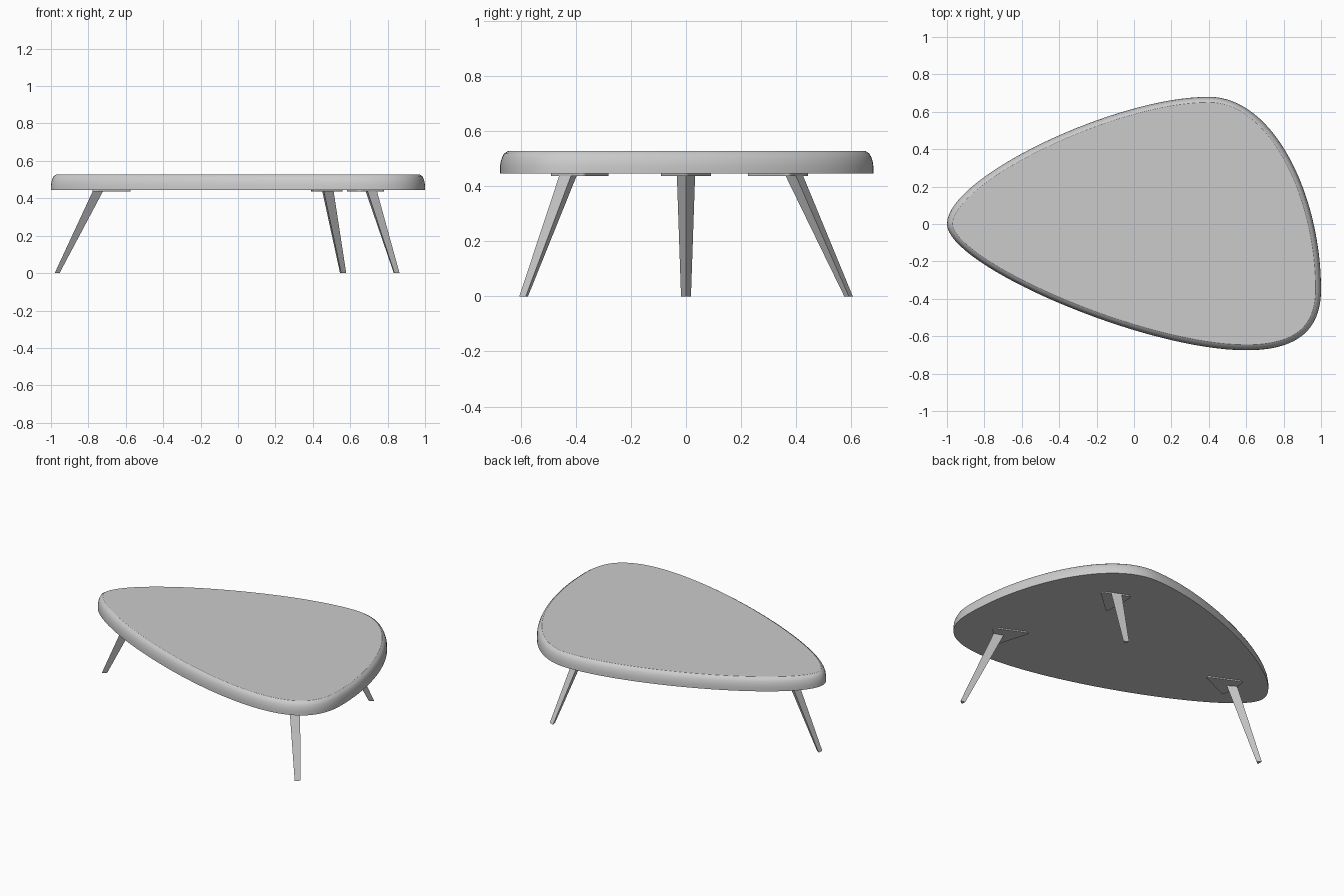
import bpy
import bmesh
from math import cos, sin, radians
from mathutils import Vector
from mathutils.geometry import interpolate_bezier

if "Cube" in bpy.data.objects:
    bpy.data.objects.remove(bpy.data.objects["Cube"], do_unlink=True)

UNDERSIDE = 0.445
PLATE_BOTTOM = 0.437


def add_object(name, bm):
    bmesh.ops.recalc_face_normals(bm, faces=bm.faces)
    mesh = bpy.data.meshes.new(name)
    bm.to_mesh(mesh)
    bm.free()
    obj = bpy.data.objects.new(name, mesh)
    bpy.context.collection.objects.link(obj)
    return obj


def loft(bm, rings):
    """Skin a stack of closed rings and cap both ends."""
    loops = [[bm.verts.new(p) for p in ring] for ring in rings]
    for low, high in zip(loops, loops[1:]):
        for i in range(len(low)):
            j = (i + 1) % len(low)
            bm.faces.new((low[i], low[j], high[j], high[i]))
    bm.faces.new(loops[0])
    bm.faces.new(loops[-1])


# Tabletop outline: (anchor, incoming handle offset, outgoing handle offset)
anchors = [
    ((-1, 0), (0, -0.22), (0, 0.25)),
    ((0.4, 0.68), (-0.5, 0), (0.35, 0)),
    ((1, -0.35), (0, 0.5), (0, -0.22)),
    ((0.6, -0.675), (0.27, 0), (-0.55, 0)),
]
outline = []
for i, (start, _, leave) in enumerate(anchors):
    end, arrive, _ = anchors[(i + 1) % len(anchors)]
    a, b = Vector(start), Vector(end)
    curve = interpolate_bezier(a, a + Vector(leave), b + Vector(arrive), b, 33)
    outline += [p.to_2d() for p in curve[:-1]]

# Inward normals of the clockwise outline
count = len(outline)
inward = []
for i in range(count):
    t = (outline[(i + 1) % count] - outline[i - 1]).normalized()
    inward.append(Vector((t.y, -t.x)))

# Tabletop with a softly rounded upper edge: (inset, height)
edge_profile = [(0, UNDERSIDE), (0, 0.47), (0.003, 0.49),
                (0.008, 0.505), (0.015, 0.518), (0.03, 0.528)]
bm = bmesh.new()
loft(bm, [[(p + n * inset).to_3d() + Vector((0, 0, z))
           for p, n in zip(outline, inward)] for inset, z in edge_profile])
tabletop = add_object("tabletop", bm)
bpy.ops.object.select_all(action='DESELECT')
tabletop.select_set(True)
bpy.context.view_layer.objects.active = tabletop
bpy.ops.object.shade_smooth_by_angle(angle=radians(30))


def add_leg(name, foot, angle):
    """Splayed leg, flat outside and ridged inside, under a rounded plate."""
    out = Vector((cos(radians(angle)), sin(radians(angle)), 0))
    side = Vector((-out.y, out.x, 0))
    foot = Vector((*foot, 0))
    head = foot - out * 0.203

    def triangle(centre, width, depth, z):
        centre = centre + Vector((0, 0, z))
        return [centre + side * width / 2, centre - side * width / 2,
                centre - out * depth]

    bm = bmesh.new()
    loft(bm, [triangle(foot, 0.036, 0.026, 0),
              triangle(head, 0.066, 0.055, PLATE_BOTTOM)])
    add_object(name + "_leg", bm)

    bm = bmesh.new()
    loft(bm, [triangle(head, 0.2, 0.22, z) for z in (PLATE_BOTTOM, UNDERSIDE)])
    corners = [e for e in bm.edges
               if abs(e.verts[0].co.z - e.verts[1].co.z) > 0.001]
    bmesh.ops.bevel(bm, geom=corners, offset=0.03, segments=5,
                    profile=0.5, affect='EDGES')
    add_object(name + "_mounting_plate", bm)


add_leg("right", (-0.98, 0), 180)
add_leg("back", (0.562, 0.598), 66.5)
add_leg("front", (0.85, -0.593), -49.5)
